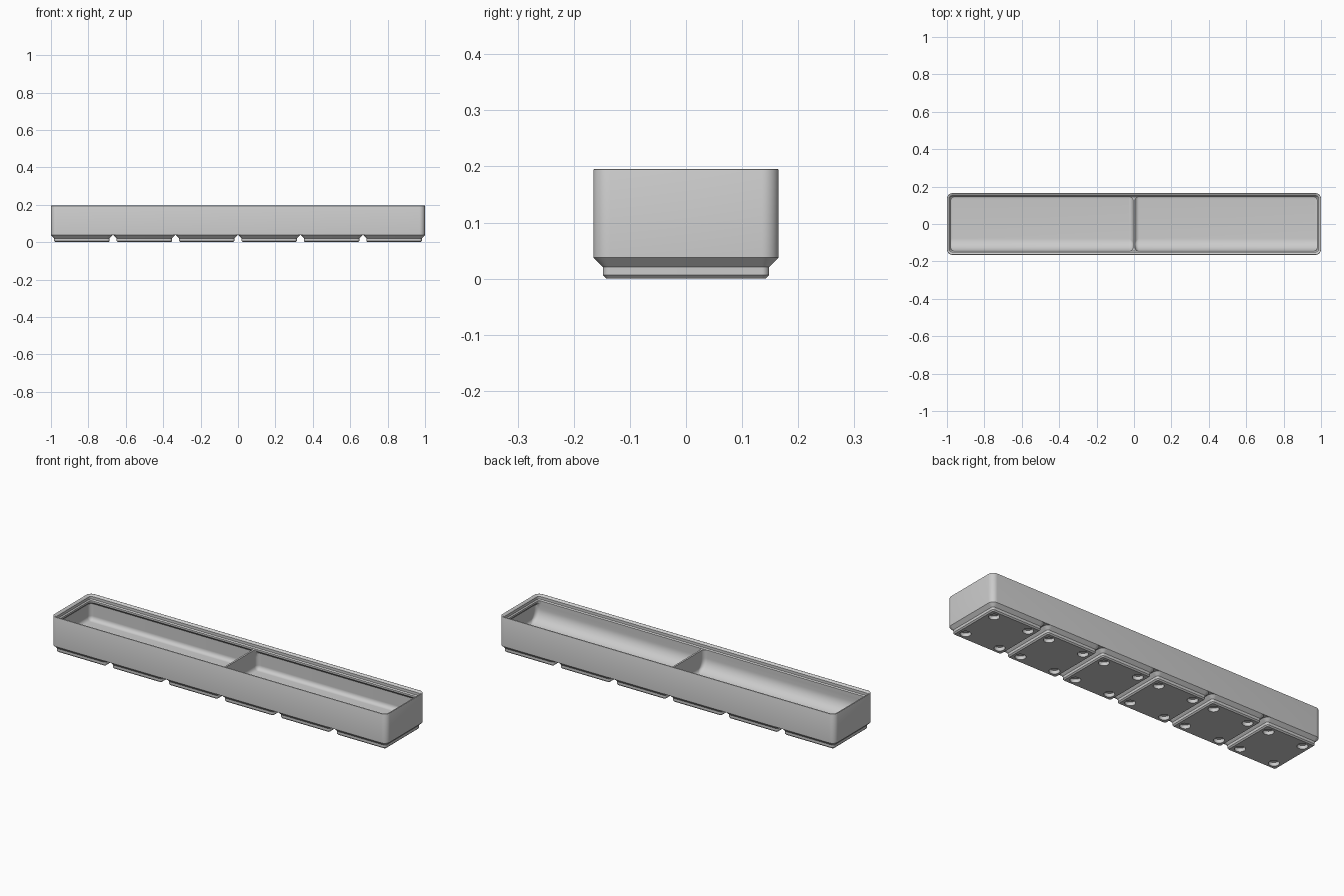
import bpy, bmesh
from math import sin, cos, pi, sqrt

cube = bpy.data.objects.get("Cube")
if cube:
    bpy.data.objects.remove(cube, do_unlink=True)

S = 2 / 251.5                # millimetres to scene units
HX, HY, R = 125.75, 20.75, 3.75
PITCH = 42
WALL, LIP = 0.95, 2.6        # wall thickness, lip overhang
FLOOR, RIM, TOP = 7, 21, 24.6
FILLET, SCOOP = 2.8, 8.5

grey = bpy.data.materials.new("grey plastic")
grey.use_nodes = True
colour = (0.6, 0.6, 0.6, 1)
grey.diffuse_color = colour
grey.node_tree.nodes["Principled BSDF"].inputs["Base Color"].default_value = colour


def outline(x0, x1, y0, y1, r, n=8):
    """Rounded rectangle, counter-clockwise."""
    centres = [(x1 - r, y1 - r), (x0 + r, y1 - r), (x0 + r, y0 + r), (x1 - r, y0 + r)]
    return [(cx + r * cos((q + i / n) * pi / 2), cy + r * sin((q + i / n) * pi / 2))
            for q, (cx, cy) in enumerate(centres) for i in range(n + 1)]


def loft(name, rings):
    """Closed solid through rounded rectangles (x0, x1, y0, y1, r, z)."""
    bm = bmesh.new()
    loops = [[bm.verts.new((x * S, y * S, ring[5] * S)) for x, y in outline(*ring[:5])]
             for ring in rings]
    for a, b in zip(loops, loops[1:]):
        for i in range(len(a)):
            j = (i + 1) % len(a)
            bm.faces.new((a[i], a[j], b[j], b[i]))
    bm.faces.new(loops[0][::-1])
    bm.faces.new(loops[-1])
    bmesh.ops.remove_doubles(bm, verts=bm.verts[:], dist=1e-5)
    bmesh.ops.recalc_face_normals(bm, faces=bm.faces[:])
    mesh = bpy.data.meshes.new(name)
    bm.to_mesh(mesh)
    bm.free()
    mesh.materials.append(grey)
    ob = bpy.data.objects.new(name, mesh)
    bpy.context.collection.objects.link(ob)
    return ob


def inset_rings(hx, hy, r, steps):
    return [(-hx + d, hx - d, -hy + d, hy - d, r - d, z) for d, z in steps]


def activate(ob):
    bpy.ops.object.select_all(action='DESELECT')
    ob.select_set(True)
    bpy.context.view_layer.objects.active = ob


def cut(target, cutter):
    cutter.hide_render = True
    mod = target.modifiers.new("cut", 'BOOLEAN')
    mod.operation, mod.solver, mod.object = 'DIFFERENCE', 'EXACT', cutter
    activate(target)
    bpy.ops.object.modifier_apply(modifier=mod.name)
    bpy.data.objects.remove(cutter, do_unlink=True)


def smooth(ob):
    activate(ob)
    bpy.ops.object.shade_smooth_by_angle(angle=pi / 6)


def arc_inset(radius, h):
    """Horizontal inset of a floor fillet at height h above the floor."""
    return radius - sqrt(max(radius ** 2 - (radius - h) ** 2, 0)) if h < radius else 0


# Outer shell with a slightly rounded top edge
body = loft("bin_body", inset_rings(HX, HY, R, [
    (0, 4.75), (0, TOP - 0.35), (0.1, TOP - 0.1), (0.35, TOP)]))

# Stepped stacking lip
cut(body, loft("lip_cutter", inset_rings(HX, HY, R, [
    (LIP, RIM), (1.9, RIM + 0.7), (1.9, RIM + 2.5), (1, TOP - 0.2), (0.6, TOP), (0.5, TOP + 1)])))

# Two compartments with floor fillets, a front scoop and an undercut lip
heights = sorted([SCOOP * (1 - cos(i / 14 * pi / 2)) for i in range(15)] + [FILLET])
over = LIP - WALL
for side in (1, -1):
    rings = []
    for h in heights:
        d = arc_inset(FILLET, h)
        rings.append((0.6 + d, HX - WALL - d, -HY + LIP + arc_inset(SCOOP, h),
                      HY - WALL - d, max(FILLET - d, 0.1), FLOOR + h))
    for d, z in ((0, RIM - 1.2 - over), (over, RIM - 1.2), (over, RIM + 0.2)):
        rings.append((0.6, HX - WALL - d, -HY + LIP, HY - WALL - d, FILLET, z))
    if side < 0:
        rings = [(-r[1], -r[0]) + r[2:] for r in rings]
    cut(body, loft("compartment_cutter", rings))
smooth(body)

# Base foot with four round magnet holes
foot = loft("base_foot", inset_rings(HY, HY, R, [
    (2.95, 0), (2.15, 0.8), (2.15, 2.6), (0, 4.75)]))
for hx in (-13, 13):
    for hy in (-13, 13):
        r = 3.25
        cut(foot, loft("hole_cutter", [
            (hx - r, hx + r, hy - r, hy + r, r, z) for z in (-1, 2.4)]))
smooth(foot)

# Row of six feet
for i in range(6):
    ob = foot if i == 0 else foot.copy()
    if i:
        bpy.context.collection.objects.link(ob)
    ob.name = f"base_foot_{i + 1}"
    ob.location.x = (i - 2.5) * PITCH * S
